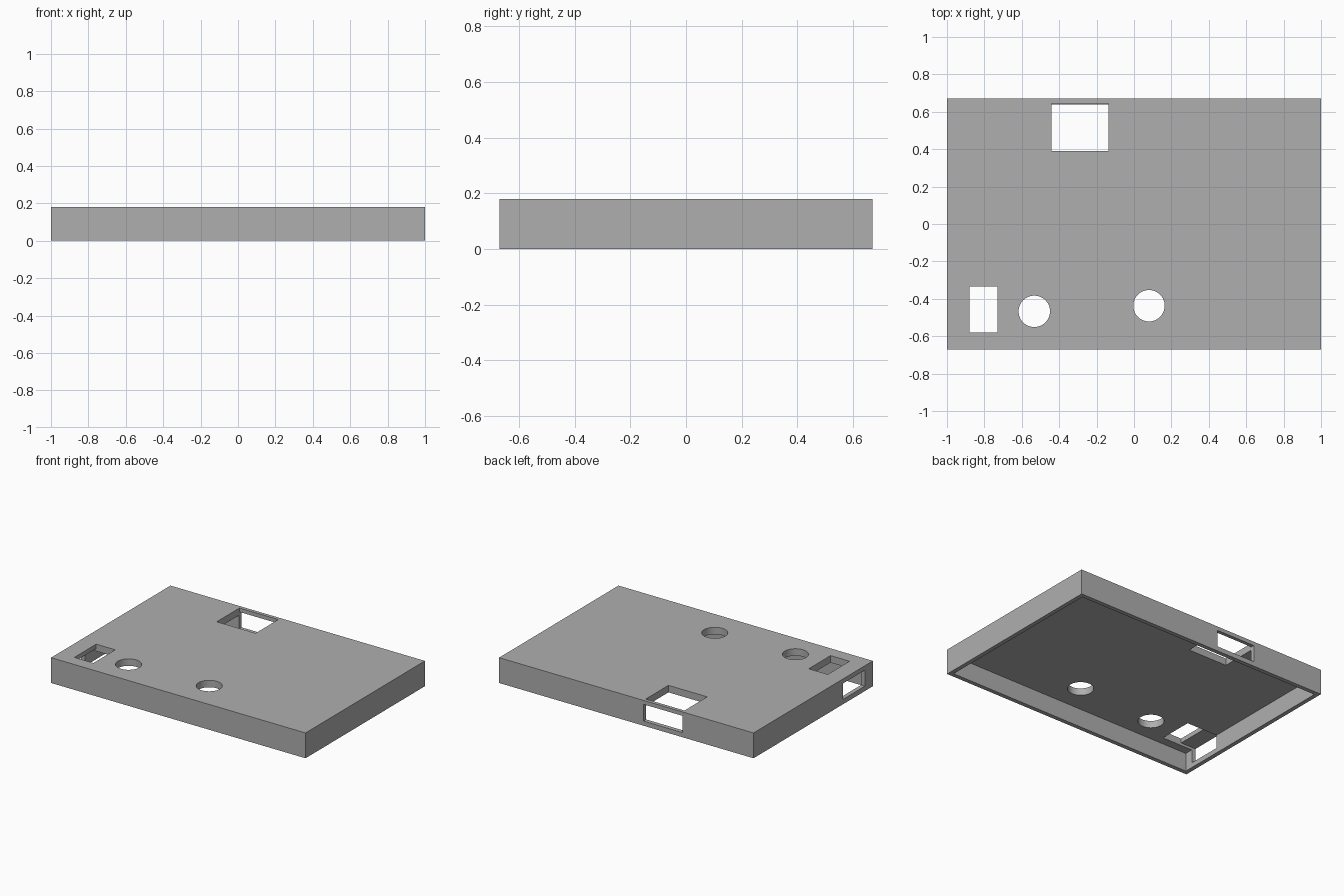
import bpy
import bmesh
from mathutils import Matrix, Vector

default = bpy.data.objects.get("Cube")
if default:
    bpy.data.objects.remove(default, do_unlink=True)

HALF_X, HALF_Y, HEIGHT = 1.0, 0.67, 0.18
WALL, TOP = 0.03, 0.05
CUT = 0.1   # how far cutters overshoot the surface

grey = bpy.data.materials.new("grey_plastic")
grey.use_nodes = True
colour = (0.43, 0.43, 0.43, 1)
grey.diffuse_color = colour
grey.node_tree.nodes["Principled BSDF"].inputs["Base Color"].default_value = colour


def finish(name, bm):
    mesh = bpy.data.meshes.new(name)
    bm.to_mesh(mesh)
    bm.free()
    mesh.materials.append(grey)
    obj = bpy.data.objects.new(name, mesh)
    bpy.context.collection.objects.link(obj)
    return obj


def box(name, low, high):
    low, high = Vector(low), Vector(high)
    bm = bmesh.new()
    place = Matrix.Translation((low + high) / 2) @ Matrix.Diagonal((*(high - low), 1))
    bmesh.ops.create_cube(bm, size=1, matrix=place)
    return finish(name, bm)


def drill(name, x, y, radius):
    bm = bmesh.new()
    bmesh.ops.create_cone(bm, cap_ends=True, segments=48, radius1=radius, radius2=radius,
                          depth=HEIGHT, matrix=Matrix.Translation((x, y, HEIGHT)))
    return finish(name, bm)


# Shallow tray-like cover, open underneath
cover = box("cover", (-HALF_X, -HALF_Y, 0), (HALF_X, HALF_Y, HEIGHT))
inner_x, inner_y = HALF_X - WALL, HALF_Y - WALL
ceiling = HEIGHT - TOP

cutters = [
    box("cavity_cutter", (-inner_x, -inner_y, -CUT), (inner_x, inner_y, ceiling)),
    # Windows through the top
    box("rear_top_window_cutter", (-0.44, 0.39, 0.08), (-0.135, 0.645, HEIGHT + CUT)),
    box("side_top_window_cutter", (-0.88, -0.58, 0.08), (-0.73, -0.335, HEIGHT + CUT)),
    # Ports through the rear and side walls
    box("rear_port_cutter", (-0.44, 0.6, 0.033), (-0.135, HALF_Y + CUT, 0.152)),
    box("side_port_cutter", (-HALF_X - CUT, -0.58, 0.035), (-0.85, -0.335, 0.148)),
    # Round holes through the top
    drill("outer_hole_cutter", -0.533, -0.467, 0.084),
    drill("middle_hole_cutter", 0.08, -0.437, 0.084),
]

for cutter in cutters:
    cutter.hide_render = True
    cutter.hide_viewport = True
    mod = cover.modifiers.new(cutter.name, 'BOOLEAN')
    mod.operation = 'DIFFERENCE'
    mod.solver = 'EXACT'
    mod.object = cutter

# Bake the cuts, then discard the cutters
bpy.context.view_layer.update()
evaluated = cover.evaluated_get(bpy.context.evaluated_depsgraph_get())
result = bpy.data.meshes.new_from_object(evaluated)
cover.modifiers.clear()
cover.data = result
for cutter in cutters:
    bpy.data.objects.remove(cutter, do_unlink=True)
